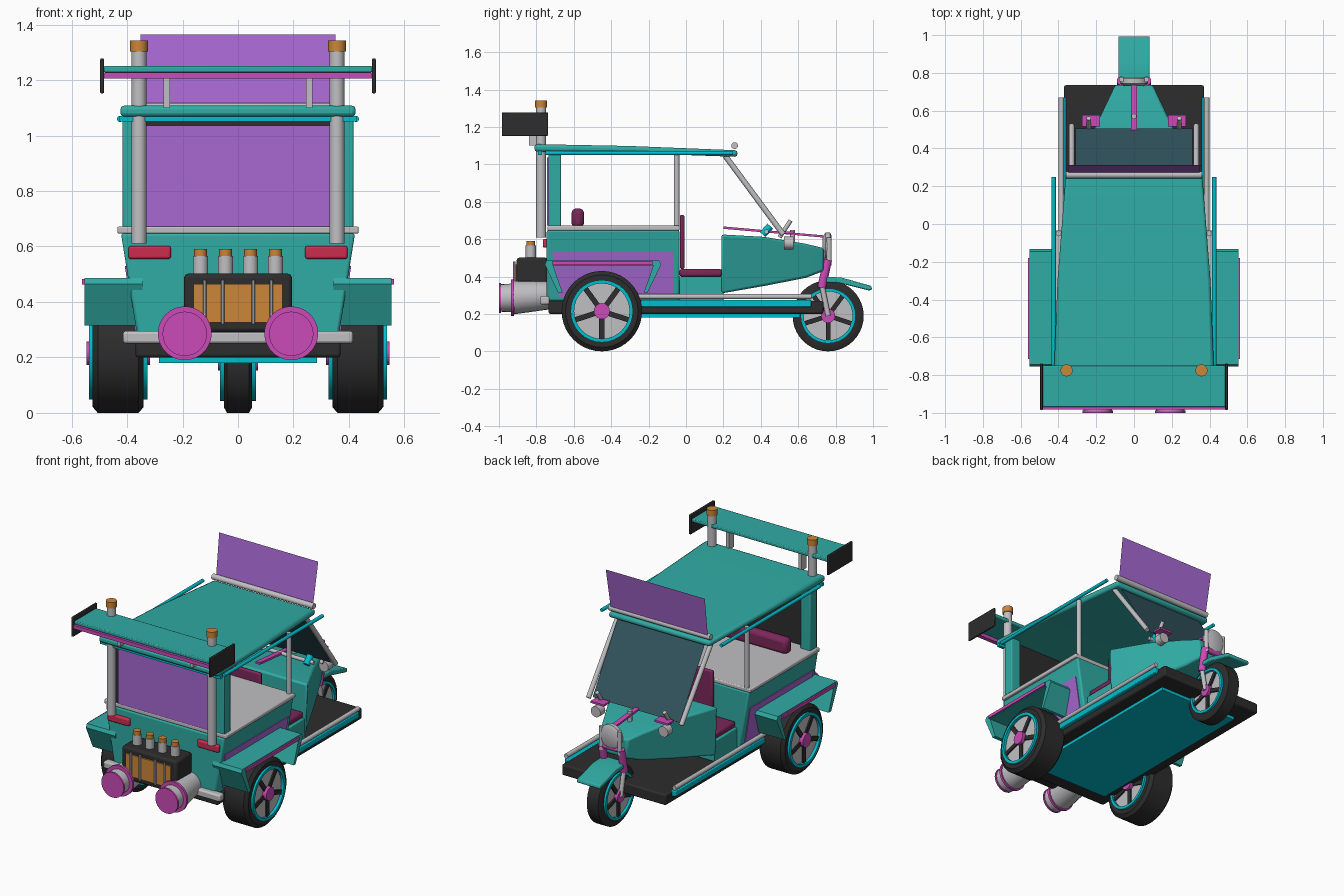
import bpy, bmesh, math
from mathutils import Vector

cube = bpy.data.objects.get("Cube")
if cube:
    bpy.data.objects.remove(cube, do_unlink=True)


def mat(name, r, g, b):
    m = bpy.data.materials.new(name)
    m.use_nodes = True
    m.diffuse_color = (r, g, b, 1)
    m.node_tree.nodes["Principled BSDF"].inputs["Base Color"].default_value = (r, g, b, 1)
    return m


TEAL = mat("teal paint", .03, .41, .375)
CYAN = mat("cyan trim", 0, .52, .61)
PURPLE = mat("purple panel", .39, .14, .65)
PINK = mat("pink trim", .6, .07, .48)
GREY = mat("light metal", .53, .53, .55)
BLACK = mat("black rubber", .026, .026, .026)
COPPER = mat("copper", .6, .24, .04)
RED = mat("red lamp", .6, .026, .08)
MAROON = mat("maroon seat", .2, .02, .1)
GLASS = mat("dark glass", .032, .09, .115)


def finish(name, bm, material, bevel=0):
    bmesh.ops.recalc_face_normals(bm, faces=bm.faces[:])
    for f in bm.faces:
        f.smooth = True
    me = bpy.data.meshes.new(name)
    bm.to_mesh(me)
    bm.free()
    me.set_sharp_from_angle(angle=math.radians(35))
    me.materials.append(material)
    ob = bpy.data.objects.new(name, me)
    bpy.context.collection.objects.link(ob)
    if bevel:
        mod = ob.modifiers.new("bevel", "BEVEL")
        mod.width, mod.segments, mod.limit_method = bevel, 2, "ANGLE"
    return ob


def loft(name, rings, material, bevel=0, caps=True, closed=False):
    """Skin a series of point rings with quads."""
    bm = bmesh.new()
    rows = [[bm.verts.new(p) for p in ring] for ring in rings]
    n = len(rows[0])
    pairs = list(zip(rows, rows[1:])) + ([(rows[-1], rows[0])] if closed else [])
    for a, b in pairs:
        for i in range(n):
            j = (i + 1) % n
            bm.faces.new((a[i], a[j], b[j], b[i]))
    if caps and not closed:
        bm.faces.new(rows[0])
        bm.faces.new(rows[-1])
    return finish(name, bm, material, bevel)


def box(name, x, y, z, material, bevel=0):
    return loft(name, [[(x[0], v, z[0]), (x[1], v, z[0]), (x[1], v, z[1]), (x[0], v, z[1])]
                       for v in y], material, bevel)


def hull(name, sections, material, bevel=0):
    """Symmetric body; each section is y, bottom half width, top half width, z0, z1."""
    return loft(name, [[(-a, y, z0), (a, y, z0), (b, y, z1), (-b, y, z1)]
                       for y, a, b, z0, z1 in sections], material, bevel)


def extrude_x(name, profile, x0, x1, material, bevel=0):
    return loft(name, [[(x, y, z) for y, z in profile] for x in (x0, x1)], material, bevel)


def lathe(name, centre, axis, profile, material, closed=False, sides=32):
    """Turn (distance along axis, radius) pairs about an axis."""
    q = Vector(axis).to_track_quat("Z", "Y")
    c = Vector(centre)
    ts = [2 * math.pi * i / sides for i in range(sides)]
    return loft(name, [[c + q @ Vector((r * math.cos(t), r * math.sin(t), d)) for t in ts]
                       for d, r in profile], material, closed=closed)


def rod(name, p0, p1, r, material, r1=None, sides=20):
    d = Vector(p1) - Vector(p0)
    return lathe(name, p0, d, [(0, r), (d.length, r1 or r)], material, sides=sides)


def sheet(name, points, material):
    bm = bmesh.new()
    bm.faces.new([bm.verts.new(p) for p in points])
    return finish(name, bm, material)


def wheel(name, x, y, r, w):
    c, rim = (x, y, r), r * .74
    lathe(name + "_tyre", c, (1, 0, 0), [(-w, rim), (-w, r * .9), (-w * .8, r), (w * .8, r),
                                         (w, r * .9), (w, rim)], BLACK, True, 40)
    lathe(name + "_disc", c, (1, 0, 0), [(-w * .95, rim + .003), (w * .95, rim + .003)], GREY)
    for s in (-1, 1):
        o = s * w
        lathe(name + "_rim_ring", c, (1, 0, 0), [(o - s * .01, rim * .93), (o + s * .014, rim * .93),
              (o + s * .014, rim * 1.05), (o - s * .01, rim * 1.05)], CYAN, True)
        rod(name + "_hub", (x + o * .9, y, r), (x + o + s * .022, y, r), r * .2, PINK)
        for k in range(5):
            a = 2 * math.pi * k / 5 - math.pi / 2
            u, v = Vector((0, math.cos(a), math.sin(a))), Vector((0, -math.sin(a), math.cos(a)))
            m = Vector((x + s * w * .9, y, r))
            loft(name + "_spoke", [[m + Vector((e, 0, 0)) + u * d + v * t * r * .065
                 for d, t in ((.02, -1), (rim * .95, -1), (rim * .95, 1), (.02, 1))]
                 for e in (0, s * .013)], BLACK)


# Wheels
wheel("front_wheel", 0, .76, .19, .05)
for s, side in ((-1, "right"), (1, "left")):
    wheel(side + "_rear_wheel", s * .432, -.45, .215, .092)

# Chassis and lower body
box("floor_frame", (-.37, .37), (-.735, .735), (.2, .27), BLACK, .01)
box("under_pan", (-.285, .285), (-.62, .61), (.18, .202), CYAN)
loft("rear_tub", [[(-h, -.745, z), (h, -.745, z), (h, -.035, z), (-h, -.035, z)]
                  for h, z in ((.362, .27), (.422, .648))], TEAL, .01)
box("tub_deck", (-.435, .435), (-.74, -.035), (.646, .672), GREY, .006)
box("seat_box", (-.34, .34), (-.04, .2), (.27, .4), TEAL, .006)
box("seat_cushion", (-.33, .33), (-.035, .195), (.4, .44), MAROON, .012)
box("seat_back", (-.18, .18), (-.033, -.008), (.44, .73), MAROON, .01)
box("rear_seat_bolster", (-.33, .33), (-.612, -.545), (.66, .765), MAROON, .025)
box("rear_bumper", (-.415, .415), (-.78, -.73), (.25, .295), GREY, .01)

# Nose
hull("nose", [(.19, .35, .36, .31, .625), (.42, .245, .25, .35, .612),
              (.64, .14, .145, .393, .575), (.737, .09, .1, .43, .552)], TEAL, .012)
extrude_x("nose_strip", [(.2, .655), (.74, .608), (.74, .62), (.2, .668)], -.016, .016, PINK)
rod("handlebar", (-.24, .43, .64), (.24, .43, .64), .012, GREY)
rod("strip_post", (0, .57, .58), (0, .57, .65), .014, GREY)

# Headlamp, fork and front mudguard
lathe("headlamp", (0, .73, .56), (0, 1, 0), [(0, .05), (.015, .075), (.04, .075), (.048, .06)], GREY)
rod("fork_yoke", (-.07, .755, .485), (.07, .755, .485), .018, PINK)
extrude_x("front_mudguard", [(.72, .4), (.83, .395), (.99, .35), (.995, .33), (.98, .325),
                             (.82, .365), (.72, .37)], -.083, .083, TEAL, .006)

# Roof, rear screen, windscreen and visor
hull("roof", [(-.81, .425, .425, 1.068, 1.108), (-.3, .405, .405, 1.06, 1.098),
              (.275, .36, .36, 1.04, 1.075)], TEAL, .014)
box("roof_rear_trim", (-.428, .428), (-.79, -.77), (1.05, 1.07), CYAN)
box("rear_screen_frame", (-.36, .36), (-.735, -.705), (.665, 1.068), BLACK)
box("rear_screen", (-.335, .335), (-.742, -.736), (.672, 1.037), PURPLE)
sheet("windscreen", [(-.31, .25, 1.04), (.31, .25, 1.04), (.31, .505, .63), (-.31, .505, .63)], GLASS)
rod("visor_rail", (-.36, .26, 1.1), (.36, .26, 1.1), .018, GREY)
sheet("visor", [(-.345, .27, 1.1), (.345, .27, 1.1), (.352, .312, 1.365), (-.352, .312, 1.365)], PURPLE)

# Spoiler
box("spoiler_wing", (-.485, .485), (-.97, -.75), (1.228, 1.25), TEAL, .005)
box("spoiler_strip", (-.485, .485), (-.982, -.955), (1.205, 1.228), PINK)

# Engine
box("engine_block", (-.195, .195), (-.905, -.74), (.29, .502), BLACK, .015)
box("engine_grille", (-.16, .16), (-.914, -.904), (.325, .465), COPPER)
for x in (-.135, -.045, .045, .135):
    rod("intake_pipe", (x, -.83, .49), (x, -.83, .565), .027, GREY)
    rod("intake_cap", (x, -.83, .563), (x, -.83, .59), .023, COPPER)
for x in (-.12, -.055, .055, .12):
    rod("grille_bar", (x, -.918, .32), (x, -.918, .48), .007, GREY, sides=10)

# Parts that repeat on both sides
for s, side in ((-1, "right_"), (1, "left_")):
    def pair(a, b):
        return (min(s * a, s * b), max(s * a, s * b))

    # Tub side panel and rear wheel arch
    loft(side + "side_panel", [[(s * (.362 + (z - .27) * .159 + o), y, z) for y, z in
         ((-.68, .29), (-.07, .29), (-.07, .53), (-.715, .53))] for o in (-.004, .005)], PURPLE)
    extrude_x(side + "wheel_arch", [(-.685, .315), (-.755, .465), (-.745, .487), (-.145, .487),
              (-.132, .465), (-.205, .315), (-.225, .315), (-.175, .458), (-.71, .458),
              (-.66, .315)], s * .345, s * .553, TEAL)
    box(side + "arch_trim", pair(.553, .562), (-.715, -.18), (.462, .482), PINK)

    # Sills
    box(side + "sill_strip", pair(.36, .395), (-.24, .67), (.238, .275), CYAN, .005)
    rod(side + "sill_rail", (s * .385, -.26, .293), (s * .385, .67, .293), .014, GREY)

    # Pillars and roof rails
    box(side + "rear_pillar", pair(.345, .416), (-.735, -.668), (.66, 1.07), TEAL, .006)
    rod(side + "middle_pillar", (s * .398, -.05, .66), (s * .398, -.05, 1.06), .015, GREY)
    rod(side + "screen_pillar", (s * .33, .21, 1.045), (s * .33, .52, .625), .015, GREY)
    rod(side + "roof_rail", (s * .425, -.75, 1.06), (s * .425, .25, 1.06), .011, CYAN)

    # Tail lamp, stack and spoiler side parts
    box(side + "tail_lamp", pair(.242, .395), (-.765, -.735), (.555, .602), RED, .008)
    rod(side + "stack", (s * .357, -.775, .61), (s * .357, -.775, 1.31), .027, GREY)
    rod(side + "stack_cap", (s * .357, -.775, 1.303), (s * .357, -.775, 1.342), .032, COPPER)
    box(side + "spoiler_end", pair(.483, .497), (-.985, -.738), (1.152, 1.278), BLACK, .004)
    box(side + "spoiler_stay", pair(.246, .268), (-.84, -.79), (1.1, 1.23), GREY)

    # Exhaust
    x = s * .192
    rod(side + "exhaust_body", (x, -.925, .288), (x * .95, -.73, .3), .09, GREY, .075)
    lathe(side + "exhaust_ring", (x, -.935, .287), (0, 1, 0), [(0, .097), (.016, .097)], PINK)
    rod(side + "exhaust_tip", (x, -.99, .285), (x, -.93, .287), .075, GREY)
    lathe(side + "exhaust_end", (x, -1, .285), (0, 1, 0), [(0, .08), (.012, .08)], PINK)

    # Fork legs, side lamps, grips and wing plates
    rod(side + "fork_upper", (s * .065, .765, .46), (s * .065, .765, .61), .014, GREY)
    rod(side + "fork_leg", (s * .068, .725, .34), (s * .068, .758, .49), .023, PINK)
    rod(side + "fork_foot", (s * .068, .727, .35), (s * .068, .76, .19), .014, GREY)
    rod(side + "side_lamp", (s * .24, .525, .58), (s * .24, .575, .58), .034, GREY)
    rod(side + "lamp_stem", (s * .24, .5, .61), (s * .24, .56, .7), .012, GREY)
    box(side + "lamp_plate", pair(.18, .275), (.515, .578), (.63, .642), PINK)
    rod(side + "grip", (s * .2, .41, .625), (s * .2, .45, .67), .02, CYAN)
